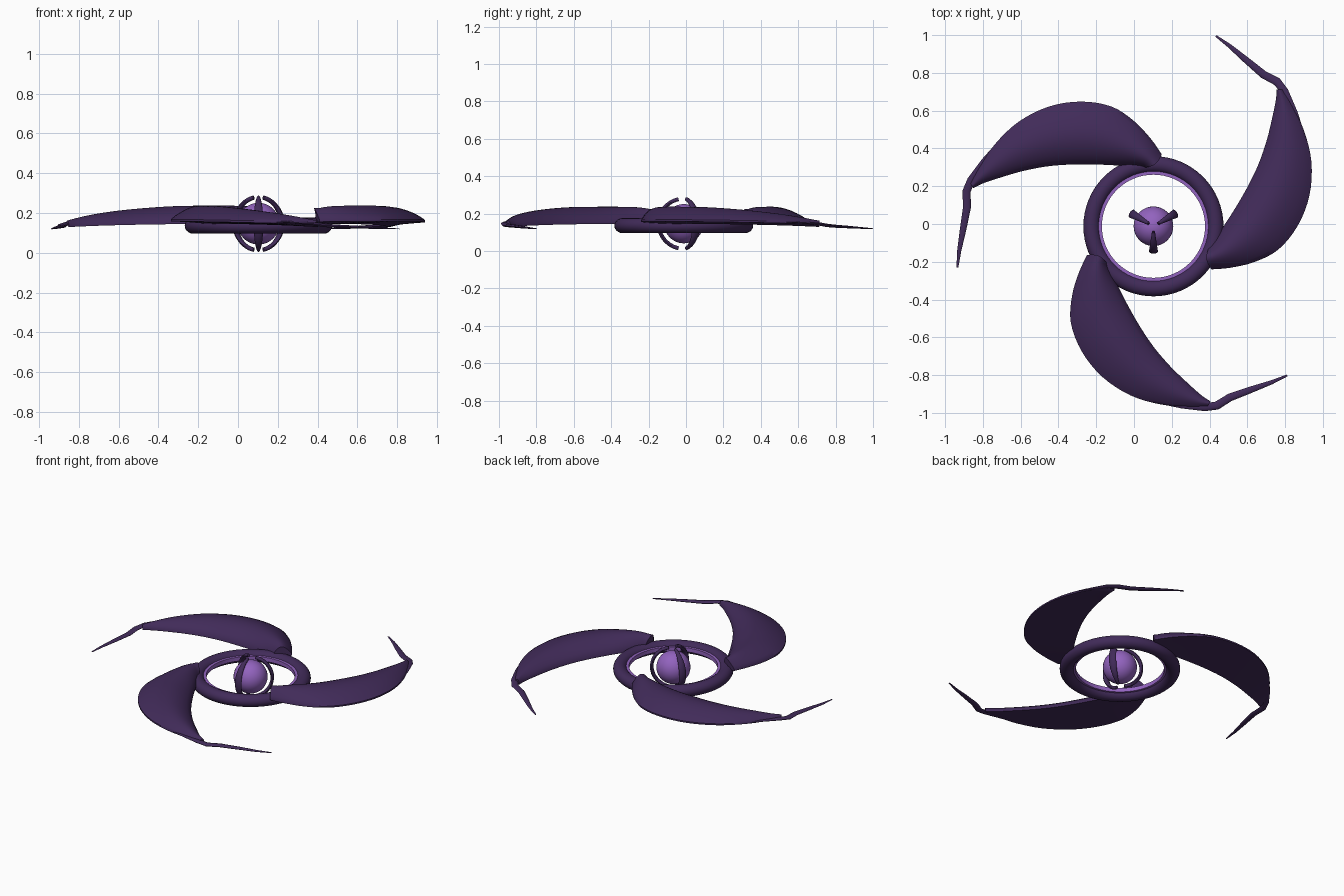
import bpy, bmesh, math
from mathutils import Vector, Matrix

if "Cube" in bpy.data.objects:
    bpy.data.objects.remove(bpy.data.objects["Cube"])

HUB = Vector((0.103, -0.012, 0))
CORE = HUB + Vector((0, 0, 0.146))


def make_material(name, rgb):
    mat = bpy.data.materials.new(name)
    mat.use_nodes = True
    mat.diffuse_color = (*rgb, 1)
    mat.node_tree.nodes["Principled BSDF"].inputs["Base Color"].default_value = (*rgb, 1)
    return mat


dark = make_material("dark purple", (0.053, 0.024, 0.1))
bright = make_material("bright violet", (0.29, 0.125, 0.52))


def finish(bm, name, mat, angle=40):
    bmesh.ops.recalc_face_normals(bm, faces=bm.faces)
    mesh = bpy.data.meshes.new(name)
    bm.to_mesh(mesh)
    bm.free()
    obj = bpy.data.objects.new(name, mesh)
    bpy.context.collection.objects.link(obj)
    mesh.materials.append(mat)
    bpy.ops.object.select_all(action="DESELECT")
    obj.select_set(True)
    bpy.context.view_layer.objects.active = obj
    bpy.ops.object.shade_smooth_by_angle(angle=math.radians(angle))
    return obj


def loft(rings, name, mat, closed=False, angle=40):
    """Skin a series of closed cross-sections; cap the ends unless closed."""
    bm = bmesh.new()
    rows = [[bm.verts.new(p) for p in ring] for ring in rings]
    n = len(rows[0])
    pairs = list(zip(rows, rows[1:])) + ([(rows[-1], rows[0])] if closed else [])
    for a, b in pairs:
        for i in range(n):
            j = (i + 1) % n
            bm.faces.new((a[i], a[j], b[j], b[i]))
    if not closed:
        bm.faces.new(rows[0])
        bm.faces.new(rows[-1])
    return finish(bm, name, mat, angle)


def spline(points, steps):
    """Catmull-Rom curve through tuples of any length."""
    pts = [points[0]] + list(points) + [points[-1]]
    out = []
    for k in range(len(points) - 1):
        quad = pts[k:k + 4]
        for s in range(steps):
            t = s / steps
            out.append(tuple(
                0.5 * (2 * b + (c - a) * t + (2 * a - 5 * b + 4 * c - d) * t * t
                       + (3 * b - a - 3 * c + d) * t ** 3)
                for a, b, c, d in zip(*quad)))
    return out + [points[-1]]


def revolve(profile, name, mat, segments=64):
    rings = []
    for i in range(segments):
        turn = Matrix.Rotation(math.tau * i / segments, 3, "Z")
        rings.append([HUB + turn @ Vector((r, 0, z)) for r, z in profile])
    return loft(rings, name, mat, closed=True)


def three_copies(obj):
    """Spread an object around the hub in three equal turns."""
    for k in (1, 2):
        copy = obj.copy()
        copy.data = obj.data.copy()
        copy.name = f"{obj.name}_{k + 1}"
        bpy.context.collection.objects.link(copy)
        copy.data.transform(Matrix.Translation(HUB)
                            @ Matrix.Rotation(k * math.tau / 3, 4, "Z")
                            @ Matrix.Translation(-HUB))


# Hub ring and its bright inner band
circle = [math.tau * i / 20 for i in range(20)]
revolve([(0.328 + 0.043 * math.cos(a), 0.136 + 0.04 * math.sin(a)) for a in circle],
        "hub_ring", dark)
revolve([(0.273, 0.128), (0.292, 0.128), (0.292, 0.155), (0.273, 0.155)],
        "inner_band", bright)

# Core sphere
bm = bmesh.new()
bmesh.ops.create_uvsphere(bm, u_segments=32, v_segments=20, radius=0.105,
                          matrix=Matrix.Translation(CORE))
finish(bm, "core_sphere", bright)

# Claws: tapered arcs wrapped around the core
rings = []
for i in range(25):
    f = i / 12 - 1
    lat = f * math.radians(78)
    half = 0.008 + 0.016 * math.cos(f * math.pi / 2)
    outward = Vector((0, -math.cos(lat), math.sin(lat)))
    base = CORE + outward * 0.134
    rings.append([base + Vector((half * math.cos(a), 0, 0)) + outward * 0.011 * math.sin(a)
                  for a in circle[::2]])
three_copies(loft(rings, "claw", dark))

# Blades: outer edge x, y; inner edge x, y; crest height
stations = [
    (.147, .368, .053, .298, .224), (.09, .45, 0, .305, .234),
    (0, .545, -.09, .31, .237), (-.12, .622, -.2, .315, .237),
    (-.28, .648, -.33, .315, .235), (-.45, .622, -.46, .305, .226),
    (-.61, .542, -.59, .28, .212), (-.735, .424, -.71, .245, .194),
    (-.82, .3, -.8, .215, .175), (-.865, .215, -.85, .19, .162),
]
COLS = 12
rings = []
for row, (ox, oy, ix, iy, crest) in enumerate(spline(stations, 4)):
    drop = 0.2 * (0.237 - crest)
    outer, inner = Vector((ox, oy, 0.168 - drop)), Vector((ix, iy, 0.154 - drop))
    bulge = Vector((0.012, -0.016, 0)) if row == 0 else Vector()
    top, under = [], []
    for c in range(COLS + 1):
        s = c / COLS
        p = outer.lerp(inner, s) + bulge * math.sin(math.pi * s)
        arch = max(math.sin(math.pi * s ** 1.1), 0) ** 0.75
        top.append(p + Vector((0, 0, (crest - p.z) * arch)))
        under.append(p - Vector((0, 0, 0.01)))
    rings.append(top + under[::-1])
three_copies(loft(rings, "blade", dark, angle=50))

# Tails: thin angular whips from the blade tips; x, y, z, half width
whip = [(-.72, .432, .157, .004), (-.795, .335, .154, .013), (-.862, .232, .147, .021),
        (-.887, .172, .137, .022), (-.884, .09, .133, .021), (-.905, -.03, .128, .017),
        (-.925, -.14, .123, .011), (-.935, -.23, .12, .005)]
rings = []
for i, (x, y, z, w) in enumerate(whip):
    a, b = whip[max(i - 1, 0)], whip[min(i + 1, len(whip) - 1)]
    side = Vector((a[1] - b[1], b[0] - a[0], 0)).normalized()
    rings.append([Vector((x, y, z)) + side * w * math.cos(t)
                  + Vector((0, 0, 0.4 * w * math.sin(t))) for t in circle[::2]])
three_copies(loft(rings, "blade_tail", dark))
